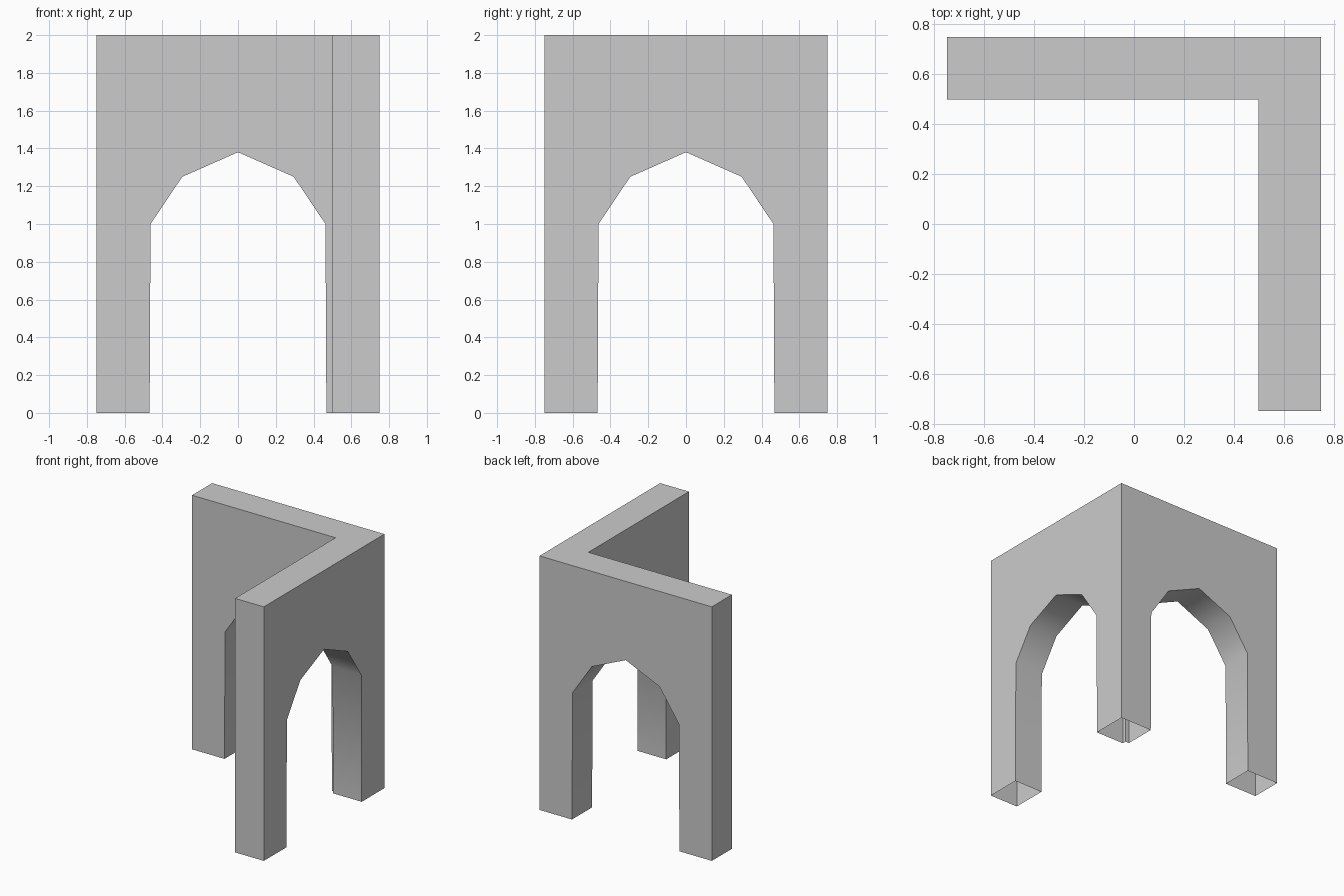
import bpy, bmesh, math
from mathutils import Matrix, Vector

if "Cube" in bpy.data.objects:
    bpy.data.objects.remove(bpy.data.objects["Cube"])


def prism(name, outline, vector):
    """Extrude a closed outline of 3D points along a vector."""
    bm = bmesh.new()
    face = bm.faces.new([bm.verts.new(p) for p in outline])
    res = bmesh.ops.extrude_face_region(bm, geom=[face], use_keep_orig=True)
    moved = [g for g in res["geom"] if isinstance(g, bmesh.types.BMVert)]
    bmesh.ops.translate(bm, verts=moved, vec=Vector(vector))
    bmesh.ops.recalc_face_normals(bm, faces=bm.faces)
    mesh = bpy.data.meshes.new(name)
    bm.to_mesh(mesh)
    bm.free()
    obj = bpy.data.objects.new(name, mesh)
    bpy.context.collection.objects.link(obj)
    return obj


# L-shaped corner wall: one wing along the back, one along the right
OUT, INN, HEIGHT = 0.75, 0.5, 2.0
plan = [(-OUT, OUT), (-OUT, INN), (INN, INN), (INN, -OUT), (OUT, -OUT), (OUT, OUT)]
wall = prism("corner_arch_wall", [(x, y, 0) for x, y in plan], (0, 0, HEIGHT))

# Pointed archway through the middle of each wing
half = [(0.469, -0.2), (0.463, 1.0), (0.295, 1.25)]
arch = half + [(0, 1.38)] + [(-x, z) for x, z in reversed(half)]
cutters = []
for name, turn in (("back_arch_cutter", 0), ("right_arch_cutter", -90)):
    cutter = prism(name, [(x, 0.4, z) for x, z in arch], (0, 0.5, 0))
    cutter.data.transform(Matrix.Rotation(math.radians(turn), 4, "Z"))
    cutter.hide_render = True
    cutters.append(cutter)
    mod = wall.modifiers.new(name, "BOOLEAN")
    mod.operation, mod.solver, mod.object = "DIFFERENCE", "EXACT", cutter

# Apply the cuts
bpy.context.view_layer.update()
cut_mesh = bpy.data.meshes.new_from_object(
    wall.evaluated_get(bpy.context.evaluated_depsgraph_get()))
wall.modifiers.clear()
wall.data = cut_mesh
for cutter in cutters:
    bpy.data.objects.remove(cutter)

# Open the undersides of the hollow legs
bm = bmesh.new()
bm.from_mesh(wall.data)
under = [f for f in bm.faces if all(v.co.z < 0.001 for v in f.verts)]
bmesh.ops.delete(bm, geom=under, context="FACES")
bm.to_mesh(wall.data)
bm.free()

# Smooth arch linings with sharp wall corners
bpy.ops.object.select_all(action="DESELECT")
wall.select_set(True)
bpy.context.view_layer.objects.active = wall
bpy.ops.object.shade_smooth_by_angle(angle=math.radians(50))
